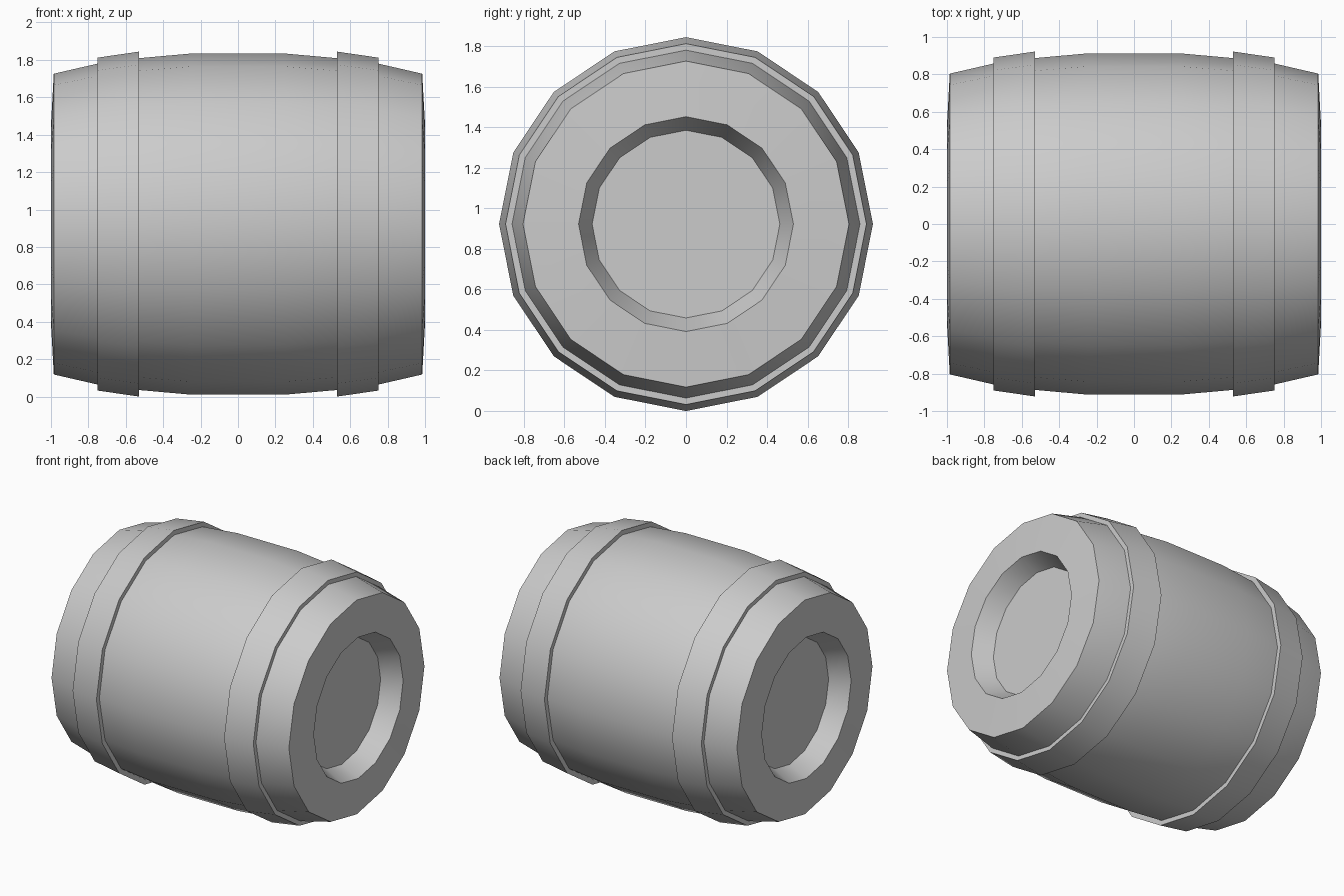
import bpy, bmesh, math

if "Cube" in bpy.data.objects:
    bpy.data.objects.remove(bpy.data.objects["Cube"])

SIDES = 16
AXIS_Z = 0.922


def lathe(name, profile, capped=False):
    """Spin (x, radius) points around the barrel's lengthwise axis."""
    bm = bmesh.new()
    rings = []
    for x, r in profile:
        angles = [2 * math.pi * i / SIDES for i in range(SIDES)]
        rings.append([bm.verts.new((x, r * math.sin(a), r * math.cos(a))) for a in angles])
    for a, b in zip(rings, rings[1:]):
        for i in range(SIDES):
            j = (i + 1) % SIDES
            bm.faces.new((a[i], a[j], b[j], b[i]))
    if capped:
        bm.faces.new(rings[0][::-1])
        bm.faces.new(rings[-1])
        bmesh.ops.recalc_face_normals(bm, faces=bm.faces)
    # open strips: profile runs towards +x, so make the faces point outwards
    elif sum(f.normal.dot(f.calc_center_median() * 1) for f in bm.faces if not f.normal_update()) < 0:
        bmesh.ops.reverse_faces(bm, faces=bm.faces)
    mesh = bpy.data.meshes.new(name)
    bm.to_mesh(mesh)
    bm.free()
    obj = bpy.data.objects.new(name, mesh)
    obj.location.z = AXIS_Z
    bpy.context.collection.objects.link(obj)
    bpy.ops.object.select_all(action='DESELECT')
    obj.select_set(True)
    bpy.context.view_layer.objects.active = obj
    bpy.ops.object.shade_smooth_by_angle(angle=math.radians(30))
    return obj


# Barrel body: bulging wall, slightly domed ends, recessed heads
half = [(0.25, 0.912), (0.53, 0.887), (0.75, 0.858), (0.985, 0.804),
        (1.0, 0.53), (0.86, 0.463)]
lathe("barrel_body", [(-x, r) for x, r in reversed(half)] + half, capped=True)

# Tapered hoops, one near each end
hoop = [(0.53, 0.887), (0.53, 0.922), (0.75, 0.89), (0.75, 0.858)]
lathe("right_hoop", hoop)
lathe("left_hoop", [(-x, r) for x, r in reversed(hoop)])
